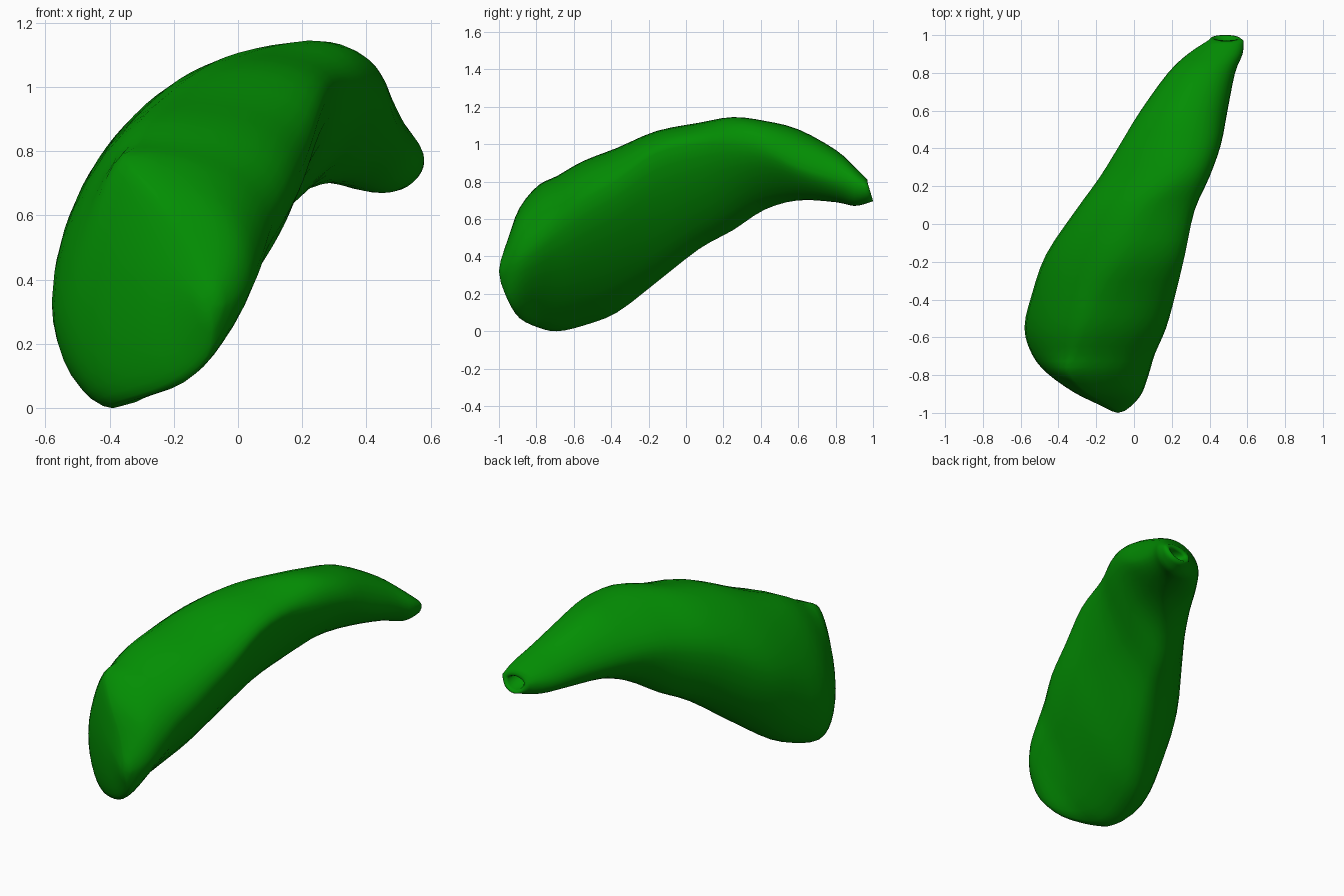
import bpy, bmesh
from mathutils import Vector

if "Cube" in bpy.data.objects:
    bpy.data.objects.remove(bpy.data.objects["Cube"])

# Cross-sections along y: y, left(x, z), top(x, z), right(x, z), bottom(x, z)
SECTIONS = [
    (-0.99, -.12, .33, -.09, .38, -.05, .32, -.08, .26),
    (-0.95, -.20, .37, -.14, .50, .00, .36, -.10, .16),
    (-0.89, -.32, .40, -.25, .66, .045, .41, -.20, .07),
    (-0.79, -.46, .37, -.34, .78, .08, .49, -.34, .02),
    (-0.69, -.54, .32, -.30, .83, .11, .58, -.39, .00),
    (-0.55, -.58, .33, -.25, .91, .17, .69, -.38, .03),
    (-0.37, -.54, .48, -.17, .98, .22, .80, -.32, .10),
    (-0.16, -.465, .61, -.04, 1.07, .27, .95, -.19, .26),
    (0.07, -.31, .77, .06, 1.115, .32, 1.0, -.07, .44),
    (0.25, -.18, .83, .22, 1.145, .40, 1.0, .01, .54),
    (0.42, -.075, .87, .27, 1.125, .46, .97, .13, .65),
    (0.60, .035, .86, .28, 1.08, .495, .88, .27, .70),
    (0.80, .18, .82, .36, .97, .535, .82, .37, .69),
    (0.90, .285, .78, .44, .88, .575, .785, .45, .67),
    (0.97, .39, .76, .49, .81, .58, .77, .48, .685),
]
FULLNESS = (.42, .62, .30, .55)   # flatter upper left and lower right flanks
STEPS, ROWS = 8, 3


def catmull(a, b, c, d, t):
    return [.5 * (2*q + (r-p)*t + (2*p-5*q+4*r-s)*t*t + (3*q-p-3*r+s)*t**3)
            for p, q, r, s in zip(a, b, c, d)]


def ring_points(s):
    """Closed curve through the four extreme points of a section."""
    pts = [Vector((s[i], s[0], s[i+1])) for i in (1, 3, 5, 7)]
    blend = min(max((s[0] - .55) / .35, 0), 1)   # the neck is round
    out = []
    for i in range(4):
        p, q = pts[i], pts[(i+1) % 4]
        k = FULLNESS[i] * (1 - blend) + .55 * blend
        dx, dz = Vector((q.x-p.x, 0, 0)), Vector((0, 0, q.z-p.z))
        first, last = (dz, dx) if i % 2 == 0 else (dx, dz)
        h1, h2 = p + first*k, q - last*k
        for j in range(STEPS):
            t = j / STEPS
            u = 1 - t
            out.append(p*u**3 + h1*3*u*u*t + h2*3*u*t*t + q*t**3)
    return out


# Smooth body rings
rings = []
n = len(SECTIONS)
for i in range(n - 1):
    quad = [SECTIONS[min(max(i+o, 0), n-1)] for o in (-1, 0, 1, 2)]
    rings += [ring_points(catmull(*quad, j/ROWS)) for j in range(ROWS)]
rings.append(ring_points(SECTIONS[-1]))

# Rounded neck lip, tilted upward, and the short open duct inside it
mouth = Vector((.49, 0, .748))
for scale, y in ((.84, .985), (.68, .985), (.56, .97), (.5, .90)):
    ring = []
    for p in rings[ROWS*(n-1)]:
        q = mouth + (Vector((p.x, 0, p.z)) - mouth) * scale
        q.y = y - (q.z - mouth.z) * .3
        ring.append(q)
    rings.append(ring)

bm = bmesh.new()
loops = [[bm.verts.new(p) for p in ring] for ring in rings]
m = STEPS * 4
for a, b in zip(loops, loops[1:]):
    for j in range(m):
        bm.faces.new((a[j], a[(j+1) % m], b[(j+1) % m], b[j]))
# Blunt front pole and floor of the duct
for loop, pole in ((loops[0], (-.085, -1, .32)), (loops[-1], (.49, .89, .748))):
    v = bm.verts.new(pole)
    for j in range(m):
        bm.faces.new((loop[j], loop[(j+1) % m], v))
bmesh.ops.recalc_face_normals(bm, faces=bm.faces)
for f in bm.faces:
    f.smooth = True
mesh = bpy.data.meshes.new("pouch")
bm.to_mesh(mesh)
bm.free()
pouch = bpy.data.objects.new("pouch", mesh)
bpy.context.collection.objects.link(pouch)

mat = bpy.data.materials.new("green")
mat.diffuse_color = (0.001, 0.27, 0.001, 1)
mat.use_nodes = True
mat.node_tree.nodes["Principled BSDF"].inputs["Base Color"].default_value = mat.diffuse_color
mesh.materials.append(mat)
